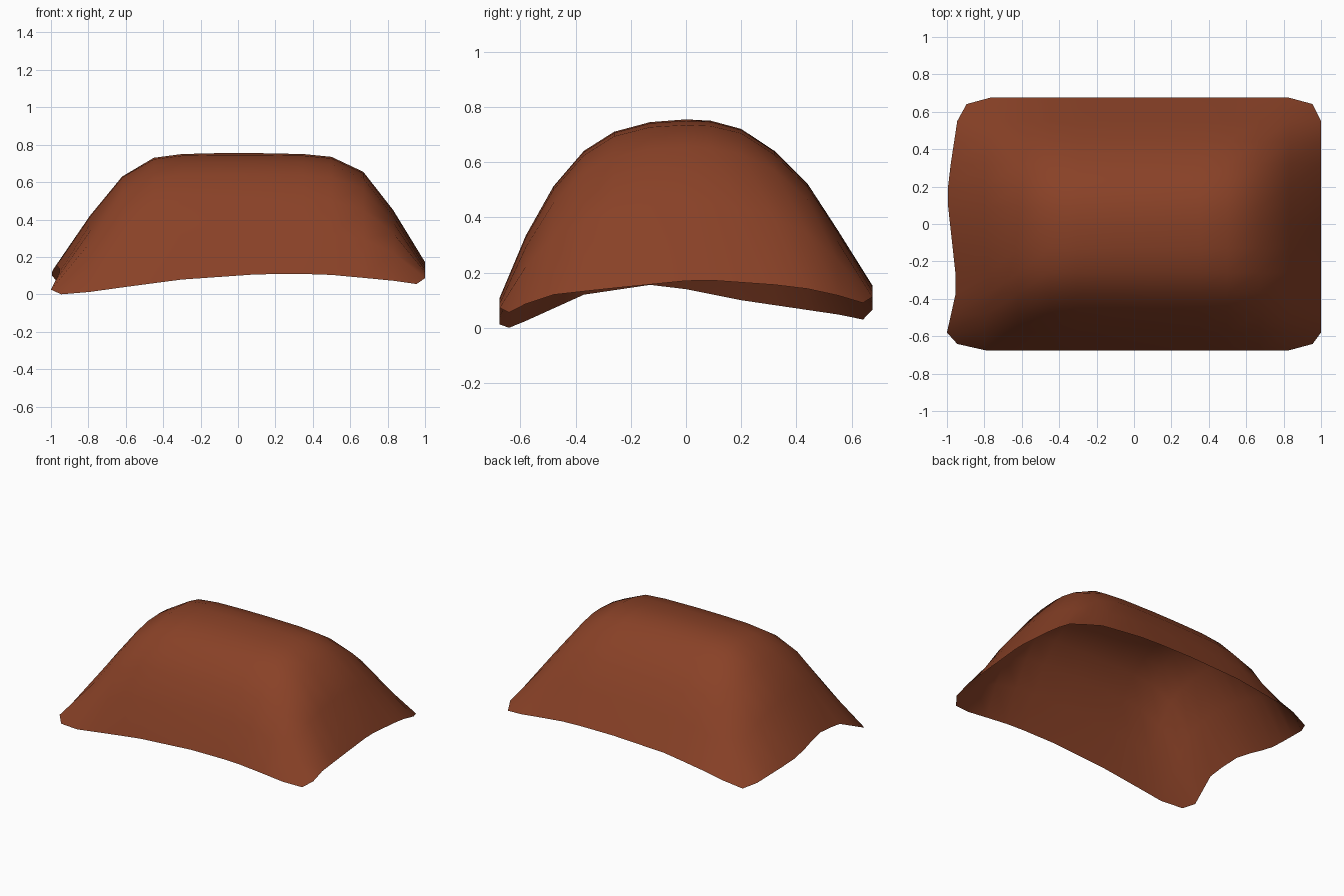
import bpy
import bmesh

HALF_DEPTH = 0.675
PEAK = 0.755

# Profiles as (position, height) along the ridge and across it
ridge = [(-1, .11), (-.8, .42), (-.62, .63), (-.45, .73), (-.3, .75), (-.1, PEAK),
         (.1, PEAK), (.35, .75), (.5, .735), (.67, .655), (.83, .45), (1, .16)]
arch = [(-HALF_DEPTH, .1), (-.58, .33), (-.48, .51), (-.37, .64), (-.26, .71),
        (-.13, .745), (0, PEAK), (.09, .75), (.2, .72), (.32, .64), (.44, .52),
        (.55, .35), (HALF_DEPTH, .15)]

# Heights of the four hems, and the wavy outline of the left hem
front_hem = [(-1, 0), (-.8, .01), (-.3, .075), (.2, .11), (.5, .1), (1, .055)]
back_hem = [(-1, .03), (-.8, .06), (-.3, .13), (.2, .15), (.5, .14), (1, .09)]
left_hem = [(-HALF_DEPTH, 0), (-.58, .025), (-.37, .12), (-.1, .16), (.2, .1),
            (HALF_DEPTH, .03)]
right_hem = [(-HALF_DEPTH, .055), (-.48, .12), (-.3, .14), (.05, .175), (.4, .15),
             (HALF_DEPTH, .09)]
left_inset = [(-HALF_DEPTH, .01), (-.58, 0), (-.37, .047), (-.26, .045), (.15, 0),
              (.32, .02), (.55, .055), (HALF_DEPTH, .06)]


def sample(points, t):
    """Linear interpolation along a list of points."""
    for (a, va), (b, vb) in zip(points, points[1:]):
        if t <= b:
            return va + (vb - va) * (t - a) / (b - a)
    return points[-1][1]


def lerp(a, b, t):
    return a + (b - a) * t


def hem_height(x, y):
    """Patch spanning the four hems."""
    u = (x + 1) / 2
    v = (y + HALF_DEPTH) / (2 * HALF_DEPTH)
    along = lerp(sample(front_hem, x), sample(back_hem, x), v)
    across = lerp(sample(left_hem, y), sample(right_hem, y), u)
    corners = lerp(lerp(front_hem[0][1], front_hem[-1][1], u),
                   lerp(back_hem[0][1], back_hem[-1][1], u), v)
    return along + across - corners


def rise(height, base):
    return max(0, (height - base) / (PEAK - base))


def surface_point(x, y):
    base = hem_height(x, y)
    f = rise(sample(ridge, x), hem_height(x, 0))
    g = rise(sample(arch, y), hem_height(0, y))
    z = base + (PEAK - base) * lerp(f * g, min(f, g), 0.2)
    # Rounded corners and wavy left hem
    px, py = x, y
    if abs(x) == 1 and abs(y) == HALF_DEPTH:
        px, py = x * 0.955, y * 0.95
    px += sample(left_inset, y) * max(0, (-x - 0.6) / 0.4)
    return px, py, z


# Material
clay = bpy.data.materials.new("brick_brown")
colour = (0.25, 0.053, 0.02, 1)
clay.use_nodes = True
clay.diffuse_color = colour
shader = next(n for n in clay.node_tree.nodes if n.type == "BSDF_PRINCIPLED")
shader.inputs["Base Color"].default_value = colour
shader.inputs["Roughness"].default_value = 0.8

cube = bpy.data.objects.get("Cube")
if cube:
    bpy.data.objects.remove(cube, do_unlink=True)

# Draped cover: one open sheet
bm = bmesh.new()
rows = [[bm.verts.new(surface_point(x, y)) for x, _ in ridge] for y, _ in arch]
for low, high in zip(rows, rows[1:]):
    for i in range(len(ridge) - 1):
        bm.faces.new((low[i], low[i + 1], high[i + 1], high[i])).smooth = True
mesh = bpy.data.meshes.new("draped_cover")
bm.to_mesh(mesh)
bm.free()
mesh.materials.append(clay)
cover = bpy.data.objects.new("draped_cover", mesh)
bpy.context.collection.objects.link(cover)
